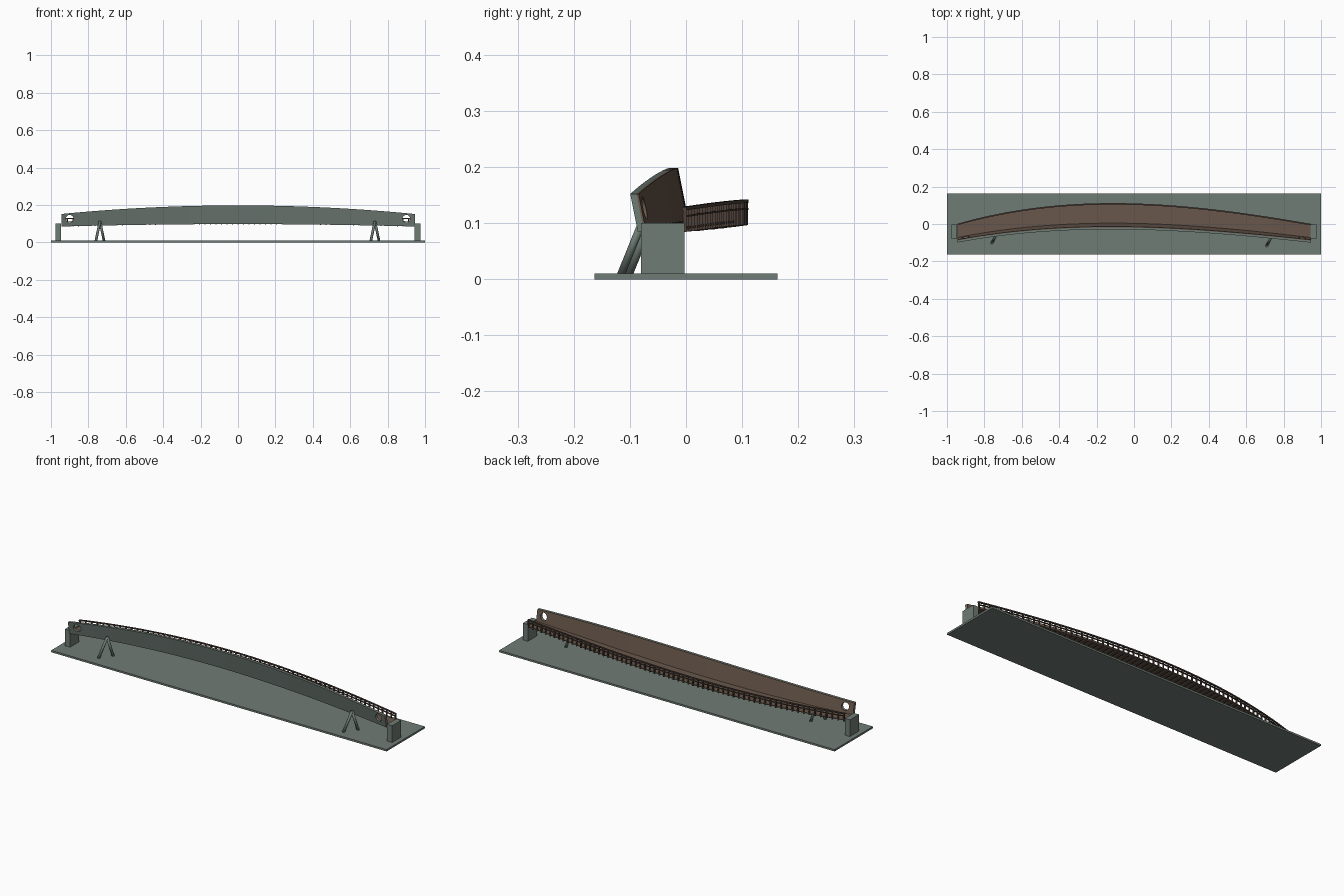
import bpy, bmesh, math
from mathutils import Vector

cube = bpy.data.objects.get("Cube")
if cube:
    bpy.data.objects.remove(cube)


def material(name, rgb):
    m = bpy.data.materials.new(name)
    m.use_nodes = True
    m.diffuse_color = (*rgb, 1)
    m.node_tree.nodes["Principled BSDF"].inputs["Base Color"].default_value = (*rgb, 1)
    return m


GREY = material("grey green", (0.16, 0.2, 0.178))
BROWN = material("brown", (0.14, 0.095, 0.07))
DARK = material("dark brown", (0.075, 0.052, 0.04))

HALF = 0.945      # half length of the span
STEPS = 64


# Curves that steer the span
def arch(x):
    return 1 - (x / HALF) ** 2


def sweep_out(x):
    return arch(x) * (1 - 0.25 * x / HALF)


def front_y(x):
    return -0.086 + 0.076 * sweep_out(x)


def back_y(x):
    return -0.002 + 0.109 * sweep_out(x)


def deck_z(x):
    return 0.093 + 0.013 * arch(x)


def finish(name, bm, mat):
    bmesh.ops.recalc_face_normals(bm, faces=bm.faces)
    me = bpy.data.meshes.new(name)
    bm.to_mesh(me)
    bm.free()
    me.materials.append(mat)
    ob = bpy.data.objects.new(name, me)
    bpy.context.collection.objects.link(ob)
    return ob


def sweep(name, section, mat):
    """Loft a (y, z) section, given as a function of x, along the span."""
    bm = bmesh.new()
    rings = []
    for i in range(STEPS + 1):
        x = HALF * (2 * i / STEPS - 1)
        rings.append([bm.verts.new((x, y, z)) for y, z in section(x)])
    n = len(rings[0])
    for a, b in zip(rings, rings[1:]):
        for k in range(n):
            bm.faces.new((a[k], a[(k + 1) % n], b[(k + 1) % n], b[k]))
    bm.faces.new(rings[0])
    bm.faces.new(rings[-1])
    return finish(name, bm, mat)


def add_box(bm, lo, hi):
    lo, hi = Vector(lo), Vector(hi)
    for v in bmesh.ops.create_cube(bm, size=1)["verts"]:
        v.co = (lo + hi) / 2 + v.co * (hi - lo)


def box(name, lo, hi, mat):
    bm = bmesh.new()
    add_box(bm, lo, hi)
    return finish(name, bm, mat)


def rect(y0, y1, z0, z1):
    return [(y0, z0), (y1, z0), (y1, z1), (y0, z1)]


def wall_section(start, end):
    """Leaning slab between two depths behind the outer face."""
    def section(x):
        y, low = front_y(x), 0.085 + 0.013 * arch(x)
        high = 0.152 + 0.046 * arch(x)
        lean = 0.2 * (high - low)
        return [(y + start, low), (y + end, low),
                (y + end - lean, high), (y + start - lean, high)]
    return section


# Base and end blocks
box("base_plate", (-1, -0.163, 0), (1, 0.163, 0.01), GREY)
for side, s in (("left", 1), ("right", -1)):
    x0, x1 = sorted((s * 0.945, s * 0.975))
    box(side + "_end_block", (x0, -0.08, 0.01), (x1, -0.003, 0.1), GREY)

# Leaning wall with its lining
wall = sweep("outer_wall", wall_section(0, 0.011), GREY)
lining = sweep("wall_lining", wall_section(0.011, 0.015), BROWN)

# Round openings at both ends
for s in (-1, 1):
    bm = bmesh.new()
    bmesh.ops.create_cone(bm, cap_ends=True, segments=24, radius1=0.02, radius2=0.02, depth=0.2)
    cutter = finish("opening_cutter", bm, GREY)
    cutter.rotation_euler.x = math.pi / 2
    cutter.location = (s * 0.9, -0.08, 0.127)
    cutter.hide_render = True
    cutter.hide_viewport = True
    cutter.display_type = 'WIRE'
    for ob in (wall, lining):
        mod = ob.modifiers.new("opening", 'BOOLEAN')
        mod.operation = 'DIFFERENCE'
        mod.solver = 'EXACT'
        mod.object = cutter

# Walkway
sweep("deck", lambda x: rect(front_y(x) + 0.01, back_y(x), deck_z(x) - 0.004, deck_z(x)), BROWN)

# Railing bars
for name, low, high in (("top_rail", 0.03, 0.036), ("middle_rail", 0.018, 0.021)):
    sweep(name, lambda x: rect(back_y(x) - 0.005, back_y(x) + 0.003,
                               deck_z(x) + low, deck_z(x) + high), DARK)

# Posts and cross ribs
posts, ribs = bmesh.new(), bmesh.new()
COUNT = 64
for i in range(COUNT + 1):
    x = (HALF - 0.004) * (2 * i / COUNT - 1)
    y, z = back_y(x), deck_z(x)
    add_box(posts, (x - 0.003, y - 0.004, z - 0.008), (x + 0.003, y + 0.002, z + 0.031))
    add_box(ribs, (x - 0.003, front_y(x) + 0.01, z - 0.009), (x + 0.003, y + 0.002, z - 0.003))
finish("railing_posts", posts, DARK)
finish("deck_ribs", ribs, DARK)


# Splayed props under the wall
def prop(name, foot, top):
    foot, top = Vector(foot), Vector(top)
    d = top - foot
    bm = bmesh.new()
    bmesh.ops.create_cone(bm, cap_ends=True, segments=12, radius1=0.007, radius2=0.007,
                          depth=d.length)
    ob = finish(name, bm, GREY)
    ob.rotation_mode = 'QUATERNION'
    ob.rotation_quaternion = d.to_track_quat('Z', 'Y')
    ob.location = (foot + top) / 2
    ob.data.shade_smooth()


for side, x, y in (("right", -0.738, -0.06), ("left", 0.732, -0.074)):
    top = (x, y, 0.112)
    prop(side + "_front_prop", (x - 0.022, y - 0.042, 0.008), top)
    prop(side + "_back_prop", (x + 0.022, y + 0.02, 0.008), top)
